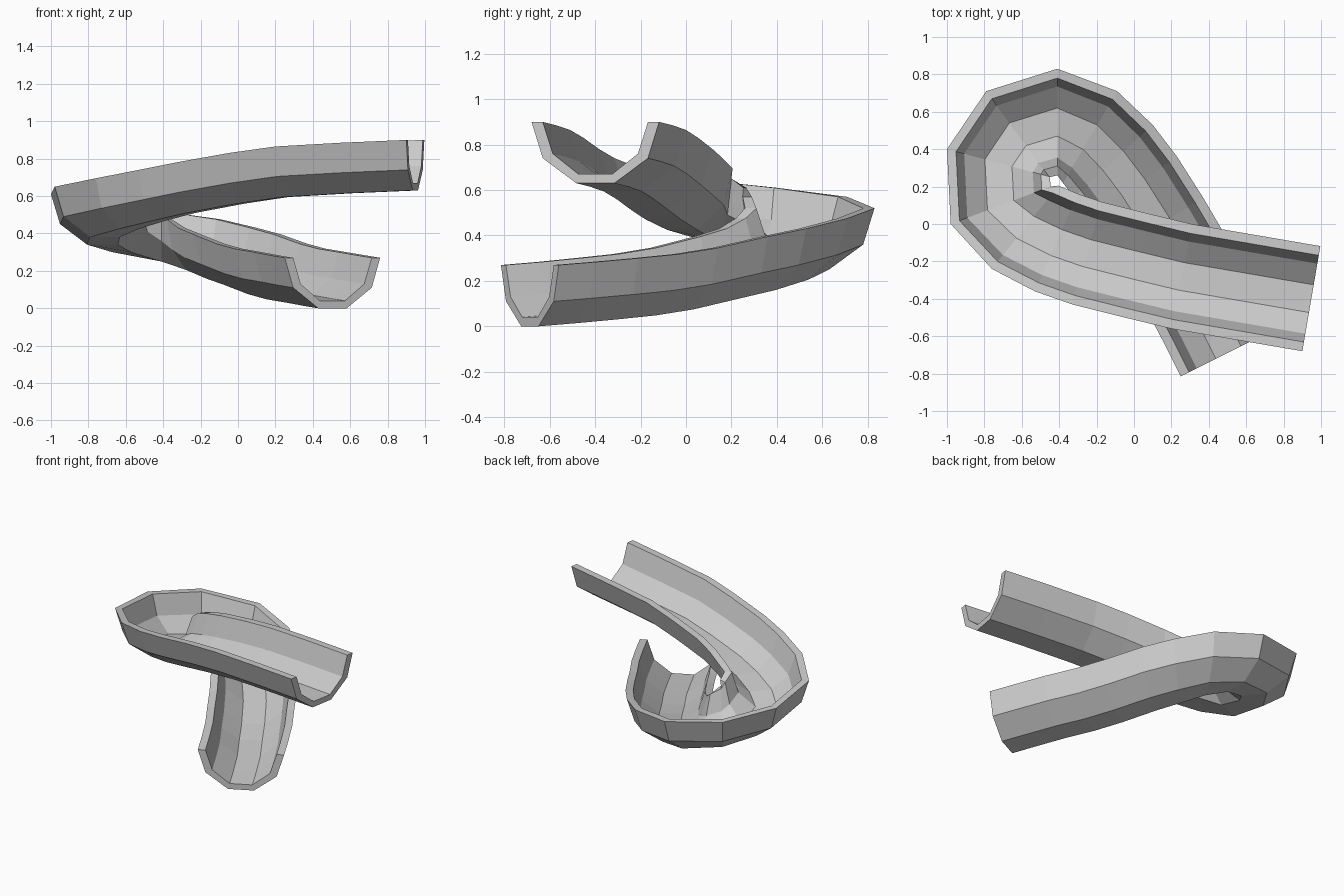
import bpy
import bmesh
from mathutils import Vector

default_cube = bpy.data.objects.get("Cube")
if default_cube:
    bpy.data.objects.remove(default_cube, do_unlink=True)


def make_material(name, color):
    material = bpy.data.materials.new(name)
    material.use_nodes = True
    material.diffuse_color = color
    material.node_tree.nodes["Principled BSDF"].inputs["Base Color"].default_value = color
    return material


# Outer rim of the chute, from the high end around the bend to the low end
rim_path = [Vector(p) for p in (
    (.9, -.68, .9), (.55, -.62, .885), (.2, -.56, .865), (-.05, -.5, .83),
    (-.33, -.43, .78), (-.53, -.36, .74), (-.76, -.24, .695), (-.98, 0, .65),
    (-1, .4, .61), (-.79, .71, .57), (-.41, .83, .52), (-.09, .71, .475),
    (.1, .53, .43), (.23, .36, .395), (.37, .14, .345), (.47, -.03, .318),
    (.58, -.21, .3), (.68, -.4, .283), (.76, -.56, .27))]

# Half of the open channel: distance from the centre line, height from the rim
half_width = .285
outer_half = [(half_width, 0), (.235, -.16), (.085, -.27)]
inner_half = [(.075, -.23), (.19, -.14), (.235, 0)]


def mirrored(points):
    return [(-across, height) for across, height in reversed(points)]


profile = outer_half + mirrored(outer_half) + mirrored(inner_half) + inner_half


def outward_direction(index):
    """Level direction square to the path, pointing to the outside of the bend."""
    before = rim_path[max(index - 1, 0)]
    after = rim_path[min(index + 1, len(rim_path) - 1)]
    along = after - before
    return Vector((-along.y, along.x, 0)).normalized()


def sweep_channel(name, material):
    bm = bmesh.new()
    rings = []
    for index, rim in enumerate(rim_path):
        outward = outward_direction(index)
        # the bend turns clockwise, so its outside lies to the left of travel
        centre = rim - outward * half_width
        rings.append([bm.verts.new(centre + outward * across + Vector((0, 0, height)))
                      for across, height in profile])

    # Channel walls, floor and rims
    count = len(profile)
    for ring, following in zip(rings, rings[1:]):
        for i in range(count):
            j = (i + 1) % count
            bm.faces.new((ring[i], ring[j], following[j], following[i]))

    # Thin end faces, one quad for each panel of the channel
    for ring, flip in ((rings[0], True), (rings[-1], False)):
        for i in range(count // 2 - 1):
            quad = [ring[i], ring[i + 1], ring[count - 2 - i], ring[count - 1 - i]]
            bm.faces.new(quad[::-1] if flip else quad)

    bmesh.ops.recalc_face_normals(bm, faces=bm.faces)
    mesh = bpy.data.meshes.new(name)
    bm.to_mesh(mesh)
    bm.free()
    mesh.materials.append(material)
    obj = bpy.data.objects.new(name, mesh)
    bpy.context.collection.objects.link(obj)
    return obj


grey = make_material("light_grey", (.6, .6, .6, 1))
sweep_channel("curved_chute", grey)
